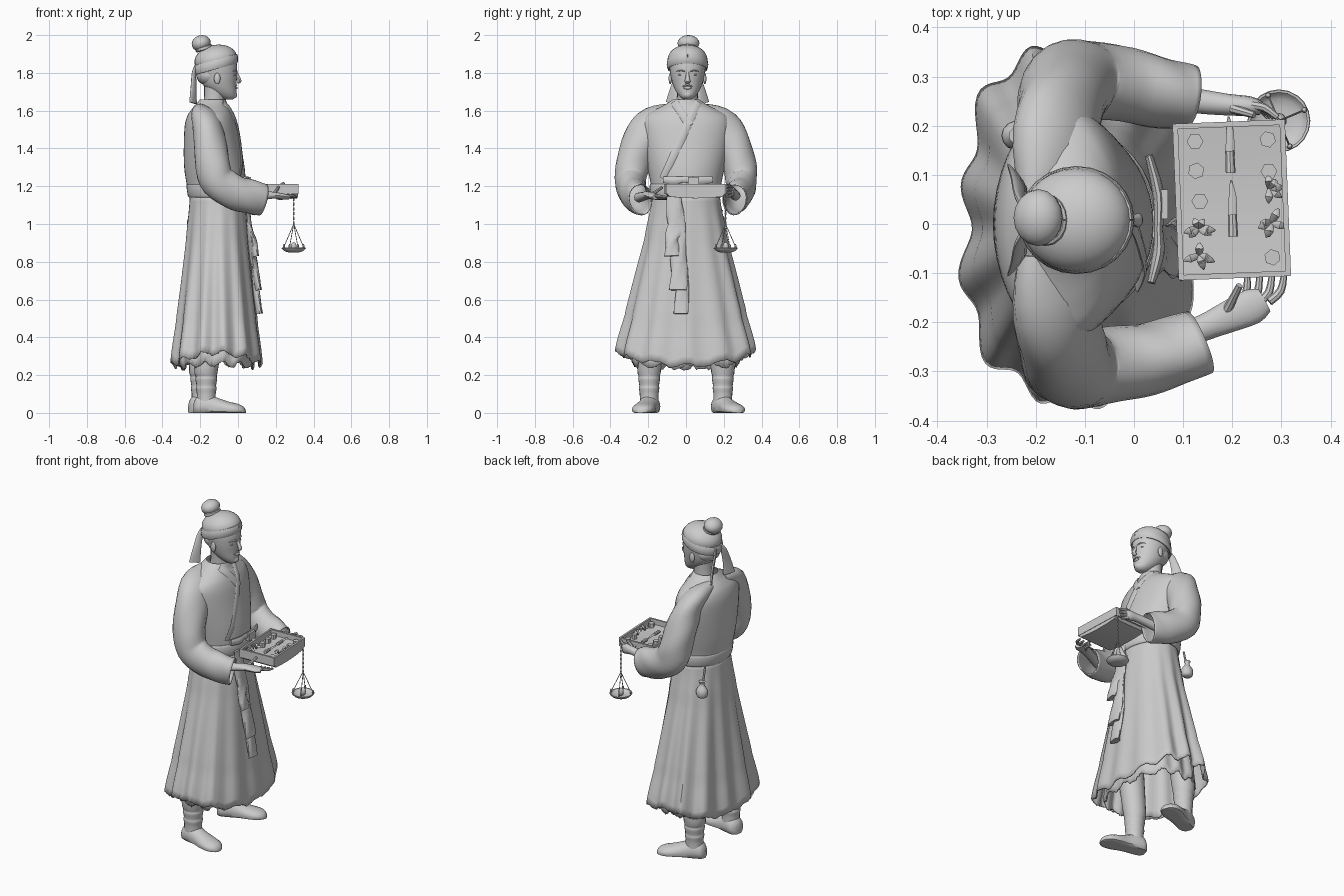
import bpy, math, random
from mathutils import Vector as V
random.seed(4)
TAU = 2 * math.pi

cloth = bpy.data.materials.new("plain grey")
cloth.diffuse_color = (0.6, 0.6, 0.6, 1)


def loft(name, rings, cap0=True, cap1=True):
    n = len(rings[0])
    verts = [tuple(p) for r in rings for p in r]
    faces = [(k * n + i, k * n + (i + 1) % n, (k + 1) * n + (i + 1) % n, (k + 1) * n + i)
             for k in range(len(rings) - 1) for i in range(n)]
    if cap0:
        faces.append(tuple(range(n))[::-1])
    if cap1:
        faces.append(tuple(range(len(verts) - n, len(verts))))
    me = bpy.data.meshes.new(name)
    me.from_pydata(verts, [], faces)
    me.materials.append(cloth)
    ob = bpy.data.objects.new(name, me)
    bpy.context.collection.objects.link(ob)
    return ob


def spline(keys, steps):
    """Smooth interpolation through rows of numbers."""
    out = []
    for i in range(len(keys) - 1):
        p = [keys[max(0, min(len(keys) - 1, i + d))] for d in (-1, 0, 1, 2)]
        for s in range(steps):
            t = s / steps
            out.append([b + .5 * t * (c - a + t * (2 * a - 5 * b + 4 * c - d + t * (3 * (b - c) + d - a)))
                        for a, b, c, d in zip(*p)])
    return out + [list(keys[-1])]


def stack(name, keys, n=32, steps=3, cy=0, caps=(True, True)):
    """Upright body from rows of z, centre x, half depth, half width."""
    rings = [[(xc + a * math.cos(TAU * i / n), cy + b * math.sin(TAU * i / n), z) for i in range(n)]
             for z, xc, a, b in spline(keys, steps)]
    return loft(name, rings, *caps)


def tube(name, keys, n=12, steps=3, ref=(0, 0, 1), caps=(True, True), fold=0):
    """Tube along rows of x, y, z, half width, half thickness."""
    pts = spline(keys, steps)
    rings = []
    for k, p in enumerate(pts):
        t = (V(pts[min(k + 1, len(pts) - 1)][:3]) - V(pts[max(k - 1, 0)][:3])).normalized()
        side = t.cross(V(ref)).normalized()
        up = side.cross(t)
        ring = []
        for i in range(n):
            a = TAU * i / n
            f = 1 + fold * math.sin(3 * a + k * .9)
            ring.append(V(p[:3]) + side * p[3] * f * math.cos(a) + up * p[4] * f * math.sin(a))
        rings.append(ring)
    return loft(name, rings, *caps)


def finish(ob, name, size):
    ob.name, ob.scale = name, size
    ob.data.materials.append(cloth)
    return ob


def ball(name, c, r, seg=20, rings=12, rot=(0, 0, 0)):
    bpy.ops.mesh.primitive_uv_sphere_add(segments=seg, ring_count=rings, location=c, rotation=rot)
    return finish(bpy.context.object, name, r)


def box(name, c, size, rot=(0, 0, 0)):
    bpy.ops.mesh.primitive_cube_add(size=1, location=c, rotation=rot)
    return finish(bpy.context.object, name, size)


# Robe bodice with sloping shoulders
BODY = [(1.10, -.11, .14, .175), (1.2, -.115, .155, .185), (1.3, -.125, .16, .205), (1.42, -.137, .15, .23),
        (1.52, -.145, .137, .24), (1.57, -.147, .122, .222), (1.6, -.145, .106, .175), (1.63, -.14, .085, .115),
        (1.66, -.133, .068, .068)]
stack("robe_bodice", BODY, 40, 4, caps=(True, False))


def chest(y, z, off=.002):
    """Point on the front of the bodice."""
    _, xc, a, b = min(spline(BODY, 8), key=lambda r: abs(r[0] - z))
    return (xc + a * math.sqrt(max(0, 1 - (y / b) ** 2)) + off, y, z)


# Crossed lapels
for s, end, z1 in ((1, -.12, 1.24), (-1, .02, 1.52)):
    keys = [chest(s * .062 + (end - s * .062) * t, 1.645 + (z1 - 1.645) * t) + (.022, .006)
            for t in (0, .15, .3, .45, .6, .8, 1)]
    tube("lapel", keys, 8, 2, ref=(1, 0, 0))


# Skirt with deepening folds and a ragged hem
def skirt(name, keys, hem, lift, amp):
    n, m, rings = 156, 22, []
    rag = [random.uniform(-.006, .006) for _ in range(n)]
    prof = spline(keys, 16)
    for k in range(m + 1):
        t = k / m
        _, xc, a, b = prof[round(t * (len(prof) - 1))]
        e = 2 + .6 * t
        ring = []
        for i in range(n):
            q = TAU * i / n
            c, s = math.cos(q), math.sin(q)
            f = (abs(c) ** e + abs(s) ** e) ** (-1 / e)
            f *= 1 + t ** .8 * amp * (.85 - .35 * c) * (math.cos(13 * q - .42) + .3 * math.cos(5 * q + 1))
            bottom = hem + lift * s * s + .014 * math.cos(13 * q - .42) + rag[i]
            ring.append((xc + a * f * c, b * f * s, 1.16 + (bottom - 1.16) * t))
        rings.append(ring[::-1])
    mod = loft(name, rings, False, False).modifiers.new("thickness", 'SOLIDIFY')
    mod.thickness = .008


skirt("robe_skirt", [(0, -.11, .145, .178), (0, -.11, .164, .213), (0, -.11, .186, .262), (0, -.11, .21, .31),
                     (0, -.11, .235, .36)], .25, .07, .048)
skirt("under_skirt", [(0, -.11, .12, .15), (0, -.11, .16, .21), (0, -.11, .195, .28)], .24, .02, .03)

# Belt and front knot
stack("belt", [(1.14, -.11, .148, .183), (1.152, -.11, .156, .19), (1.2, -.113, .16, .193), (1.212, -.113, .155, .188)],
      40, 2)
tube("belt_bow", [(.035, -.12, 1.235, .008, .018), (.05, -.06, 1.23, .012, .022), (.05, -.01, 1.235, .009, .016),
                  (.05, .06, 1.23, .012, .022), (.03, .14, 1.235, .008, .018)], 10)
box("belt_knot", (.058, .04, 1.225), (.022, .06, .045))

# Hanging sash ends
for y, z1, x1, w in ((-.075, .83, .095, .034), (-.04, .65, .11, .042), (-.025, .525, .115, .034)):
    tube("sash_end", [(.04, -.06, 1.17, .036, .01), (.058, -.055, 1.0, .045, .013),
                      (.082, y, .5 * (1.0 + z1), w, .015), (x1, y, z1, w * 1.1, .018)],
         16, 5, ref=(1, 0, 0), fold=.15)

# Side pouch on a cord
tube("pouch_cord", [(-.235, .15, 1.15, .006, .006), (-.235, .17, 1.07, .006, .006)], 6, ref=(1, 0, 0))
stack("pouch", [(.975, -.235, .012, .012), (.985, -.235, .03, .028), (1.02, -.235, .034, .03),
                (1.055, -.235, .013, .012), (1.075, -.235, .02, .018)], 14, cy=.18)

# Sleeves, hands, legs, shoes
for s, side in ((1, "left"), (-1, "right")):
    left = s > 0
    cx, cy = (.112, .257) if left else (.132, -.24)
    sl = tube(side + "_sleeve", [(-.16, s * .06, 1.56, .09, .045), (-.16, s * .17, 1.535, .098, .062),
                                 (-.15, s * .235, 1.445, .093, .078), (-.135, s * .28, 1.32, .085, .085),
                                 (-.105, s * .293, 1.225, .076, .088), (-.02, s * .283, 1.17, .07, .086),
                                 (.06, s * .266, 1.145, .065, .085), (cx, cy, 1.13, .06, .08)],
              24, 4, ref=(1, 0, 1), caps=(True, False), fold=.025)
    sl.modifiers.new("thickness", 'SOLIDIFY').thickness = .006
    # Palm, fingers curled against the tray, thumb
    if left:
        palm = [(.04, .262, 1.15, .027, .026), (.13, .25, 1.165, .025, .023), (.19, .243, 1.172, .022, .024),
                (.235, .24, 1.172, .02, .03), (.258, .236, 1.17, .014, .024)]
    else:
        palm = [(.05, -.25, 1.14, .027, .026), (.14, -.212, 1.15, .027, .022), (.19, -.19, 1.152, .032, .018),
                (.24, -.168, 1.145, .036, .016), (.265, -.155, 1.142, .026, .013)]
    tube(side + "_hand", palm, 14)
    for k in range(4):
        if left:
            base, tip = (.24, .242, 1.192 - .014 * k), (.292 - .006 * k, .217, 1.2 - .018 * k)
        else:
            base, tip = (.275 - .022 * k, -.158 - .004 * k, 1.15 - .004 * k), (.306 - .025 * k, -.1, 1.142 - .003 * k)
        mid = [(a + b) / 2 for a, b in zip(base, tip)]
        mid[0] += 0 if left else .008
        mid[1] += s * .007
        tube(side + "_finger", [(*base, .009, .009), (*mid, .0085, .0085), (*tip, .006, .006)], 8)
    th = (.2, .235, 1.19), (.245, .222, 1.218) if left else (.235, -.12, 1.2)
    if not left:
        th = (.19, -.175, 1.16), (.215, -.125, 1.195)
    tube(side + "_thumb", [(*th[0], .01, .01), (*th[1], .007, .007)], 8, 2)
    x0, y0 = (-.195, .195) if left else (-.168, -.195)
    stack(side + "_legging", [(.05, x0, .052, .05), (.1, x0, .05, .05), (.13, x0, .055, .054), (.145, x0, .052, .052),
                              (.18, x0, .058, .058), (.195, x0, .056, .056), (.24, x0, .064, .064),
                              (.5, x0 + .03, .075, .075)], 20, cy=y0)
    # Shoe lofted from heel to toe on a flat sole
    rings = []
    yaw = .4 if left else -.22
    for d, w, top in spline([(-.065, .025, .06), (-.045, .05, .09), (.0, .054, .105), (.06, .052, .08),
                             (.12, .06, .06), (.17, .056, .048), (.2, .036, .034), (.212, .015, .015)], 3):
        ring = []
        for i in range(16):
            a = TAU * i / 16
            u = w * math.cos(a)
            ring.append((x0 + d * math.cos(yaw) - u * math.sin(yaw), y0 + d * math.sin(yaw) + u * math.cos(yaw),
                         max(0, top * (.35 + .65 * math.sin(a)))))
        rings.append(ring)
    loft(side + "_shoe", rings)

# Head and cap
HY = .008
stack("neck", [(1.58, -.13, .065, .06), (1.66, -.125, .055, .054), (1.76, -.12, .06, .06)], 20, cy=HY)
stack("head", [(1.66, -.05, .022, .02), (1.672, -.057, .046, .038), (1.7, -.078, .07, .06), (1.74, -.098, .09, .078),
               (1.79, -.105, .1, .09), (1.85, -.113, .106, .096), (1.9, -.12, .09, .08), (1.93, -.12, .04, .04)],
      32, cy=HY)
ball("cap", (-.118, HY, 1.87), (.114, .106, .078), 28, 14, (0, -.2, 0))
tube("headband", [(-.117 + .11 * math.cos(TAU * i / 24), HY + .102 * math.sin(TAU * i / 24),
                   1.845 + .03 * math.cos(TAU * i / 24), .008, .026) for i in range(25)], 10, 1)
ball("hair_back", (-.15, HY, 1.79), (.072, .08, .06))
ball("hair_bun", (-.195, HY + .005, 1.957), (.051, .058, .042), 16, 10, (0, -.3, 0))
tube("bun_tie", [(-.18 + .036 * math.cos(TAU * i / 16), HY + .044 * math.sin(TAU * i / 16),
                  1.93 + .012 * math.cos(TAU * i / 16), .009, .01) for i in range(17)], 8, 1)
tube("nose", [(-.01, HY, 1.805, .007, .006), (.0, HY, 1.78, .01, .009), (.008, HY, 1.757, .015, .011),
              (-.004, HY, 1.748, .012, .006)], 10, ref=(1, 0, 0))
ball("lips", (-.012, HY, 1.72), (.01, .022, .008), 12, 8)
ball("chin", (-.022, HY, 1.685), (.018, .024, .02), 12, 8)
for s in (1, -1):
    ball("eye", (-.022, HY + s * .035, 1.79), (.01, .015, .006), 12, 8)
    tube("brow", [(-.01, HY + s * .014, 1.808, .008, .004), (-.015, HY + s * .036, 1.813, .008, .004),
                  (-.033, HY + s * .058, 1.806, .005, .004)], 8)
    tube("moustache", [(-.008, HY, 1.735, .005, .004), (-.012, HY + s * .02, 1.731, .005, .004),
                       (-.026, HY + s * .032, 1.718, .003, .003)], 8)
    ball("ear", (-.11, HY + s * .091, 1.77), (.017, .009, .03), 12, 8)
    # Ribbon tails behind the head
    tube("ribbon_tail", [(-.215, HY + s * .01, 1.845, .014, .006), (-.232, HY + s * .04, 1.8, .018, .007),
                         (-.235, HY + s * .07, 1.72, .025, .008), (-.238, HY + s * .088, 1.64, .034, .006)],
         12, 4, ref=(.8, s * .6, 0))


# Tray with rounded trough floor and raised rim
def on(u, v, z):
    return (.199 + u * math.cos(.04) - v * math.sin(.04), .049 + u * math.sin(.04) + v * math.cos(.04), z)


R = (0, 0, .04)
section = [(.15, 1.18), (.08, 1.174), (0, 1.172), (-.08, 1.174), (-.15, 1.18),
           (-.156, 1.165), (-.14, 1.145), (-.07, 1.138), (0, 1.136), (.07, 1.138), (.14, 1.145), (.156, 1.165)]
loft("tray_base", [[on(u, v, z) for v, z in section] for u in (-.112, .112)])
for s in (1, -1):
    box("tray_rim_long", on(s * .109, 0, 1.185), (.011, .318, .052), R)
    box("tray_rim_short", on(0, s * .154, 1.185), (.217, .011, .052), R)

# Goods on the tray: chips, knives, herb bundles
for u, v in ((-.07, .122), (-.07, .062), (-.065, 0), (.078, .12), (.078, .055), (.078, -.12)):
    bpy.ops.mesh.primitive_cylinder_add(vertices=random.choice((5, 6)), radius=.017, depth=.026,
                                        location=on(u, v, 1.188), rotation=(0, 0, random.random()))
    finish(bpy.context.object, "medicine_chip", (1, 1, 1))
for v in (.055, -.075):
    tube("knife_handle", [(*on(0, v, 1.186), .01, .009), (*on(.0, v + .045, 1.186), .009, .008)], 8, 1)
    tube("knife_blade", [(*on(0, v + .04, 1.186), .009, .003), (*on(.002, v + .08, 1.186), .008, .003),
                         (*on(.0, v + .115, 1.186), .002, .002)], 6, 2)
for u, v in ((-.07, -.055), (-.07, -.11), (.078, .02), (.078, -.05)):
    for k in range(7):
        a, r = random.random() * TAU, random.uniform(.02, .034)
        tube("herb", [(*on(u, v, 1.183), .005, .004), (*on(u + r * .6 * math.cos(a), v + r * .6 * math.sin(a), 1.205),
             .008, .003), (*on(u + r * math.cos(a), v + r * math.sin(a), 1.195), .002, .002)], 6, 2)

# Hanging scale
C = (.295, .21)
rod = lambda n, a, b, r: tube(n, [(*a, r, r), (*b, r, r)], 6, 1, ref=(1, .3, .1))
rod("scale_cord", (*C, 1.17), (*C, 1.0), .0025)
for k in range(6):
    ball("scale_link", (*C, 1.13 - .025 * k), (.005, .005, .01), 8, 6)
for k in range(4):
    q = TAU * k / 4 + .4
    e = (C[0] + .056 * math.cos(q), C[1] + .056 * math.sin(q))
    rod("pan_string", (*C, 1.0), (*e, .88), .002)
    ball("pan_hook", (*e, .882), (.006, .006, .012), 8, 6)
stack("scale_pan", [(.85, C[0], .03, .03), (.857, C[0], .05, .05), (.872, C[0], .064, .064), (.874, C[0], .058, .058),
                    (.862, C[0], .045, .045), (.858, C[0], .01, .01)], 20, 2, cy=C[1])
ball("scale_weight", (*C, .88), (.016, .016, .024), 10, 8)

# Smooth shading with kept edges
bpy.ops.object.select_all(action='SELECT')
bpy.context.view_layer.objects.active = bpy.data.objects["robe_bodice"]
bpy.ops.object.shade_smooth_by_angle(angle=math.radians(40))
